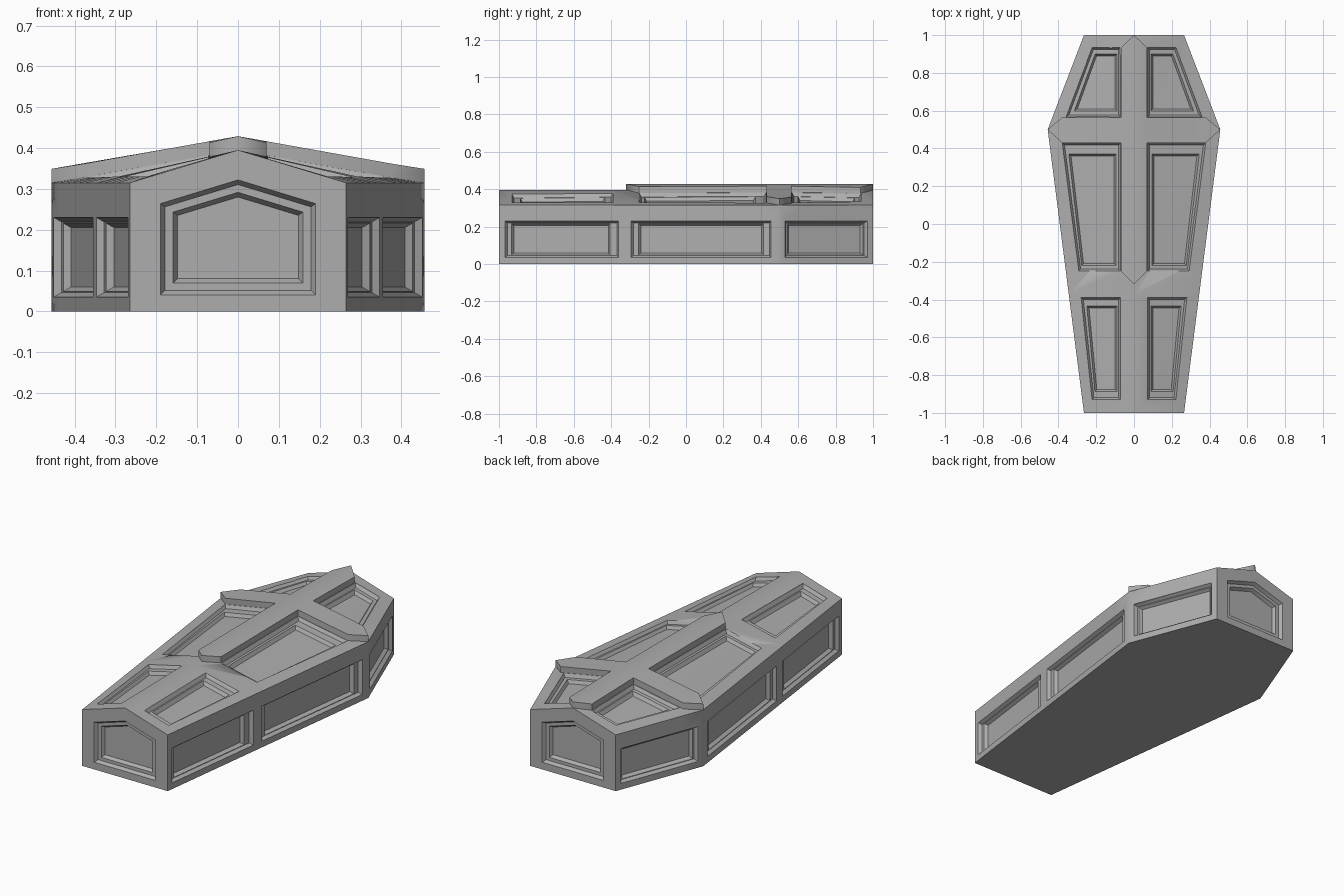
import bpy, bmesh, math
from mathutils import Vector

if "Cube" in bpy.data.objects:
    bpy.data.objects.remove(bpy.data.objects["Cube"])

EAVE, RISE, CROSS_H, STEP, BEV = 0.315, 0.08, 0.034, 0.018, 0.011
grey = bpy.data.materials.new("grey")
grey.diffuse_color = (0.42, 0.42, 0.42, 1)
grey.use_nodes = True
grey.node_tree.nodes["Principled BSDF"].inputs["Base Color"].default_value = grey.diffuse_color


def width(y):
    """Half width of the six-sided plan at y."""
    return 0.265 + 0.192 * ((y + 1) / 1.5 if y < 0.5 else (1 - y) / 0.5)


def lid(x, y):
    """Height of the pitched lid."""
    return EAVE + RISE * (1 - abs(x) / width(y))


def inset(poly, d):
    """Inset a counter-clockwise 2D polygon by d."""
    pts, out = [Vector(p) for p in poly], []
    for i, p in enumerate(pts):
        a = (p - pts[i - 1]).normalized()
        b = (pts[(i + 1) % len(pts)] - p).normalized()
        na, nb = Vector((-a.y, a.x)), Vector((-b.y, b.x))
        out.append(p + (na + nb) * d / (1 + na.dot(nb)))
    return out


def loft(bm, rings):
    """Closed solid through a list of equal-sized rings."""
    vs = [[bm.verts.new(p) for p in r] for r in rings]
    n = len(vs[0])
    for a, b in zip(vs, vs[1:]):
        for i in range(n):
            j = (i + 1) % n
            bm.faces.new((a[i], a[j], b[j], b[i]))
    bm.faces.new(vs[0])
    bm.faces.new(vs[-1])


def make(name, bm):
    bmesh.ops.recalc_face_normals(bm, faces=bm.faces)
    me = bpy.data.meshes.new(name)
    bm.to_mesh(me)
    bm.free()
    me.materials.append(grey)
    ob = bpy.data.objects.new(name, me)
    bpy.context.collection.objects.link(ob)
    return ob


def smooth(ob, degrees):
    bpy.ops.object.select_all(action="DESELECT")
    ob.select_set(True)
    bpy.context.view_layer.objects.active = ob
    bpy.ops.object.shade_smooth_by_angle(angle=math.radians(degrees))


# coffin body with pitched lid
bm = bmesh.new()
rings = []
for k in range(17):
    y = -1 + k / 8
    w = width(y)
    rings.append([(-w, y, 0), (w, y, 0), (w, y, EAVE), (0, y, EAVE + RISE), (-w, y, EAVE)])
loft(bm, rings)
body = make("coffin_body", bm)

# two-step recessed panels
cut = bmesh.new()


def panel(outer, inner, place):
    steps = [(outer, -0.02), (outer, 0), (inset(outer, BEV), STEP),
             (inset(inner, -BEV), STEP), (inner, 2 * STEP)]
    loft(cut, [[place(p[0], p[1], d) for p in poly] for poly, d in steps])


def rect(u0, u1, v0, v1):
    return [(u0, v0), (u1, v0), (u1, v1), (u0, v1)]


LID_PANELS = [
    ([(0.072, -0.93), (0.222, -0.93), (0.28, -0.39), (0.072, -0.39)],
     [(0.10, -0.875), (0.197, -0.875), (0.238, -0.445), (0.10, -0.445)]),
    ([(0.072, -0.25), (0.292, -0.25), (0.38, 0.428), (0.072, 0.428)],
     [(0.105, -0.21), (0.267, -0.21), (0.333, 0.36), (0.105, 0.36)]),
    ([(0.072, 0.567), (0.36, 0.567), (0.222, 0.935), (0.072, 0.935)],
     [(0.10, 0.61), (0.30, 0.61), (0.198, 0.89), (0.10, 0.89)]),
]
SIDE_PANELS = [((-0.968, -0.36), (-0.925, -0.42)),
               ((-0.295, 0.455), (-0.245, 0.40)),
               ((0.53, 0.97), (0.56, 0.943))]
END_OUTER = [(-0.19, 0.04), (0.19, 0.04), (0.19, 0.264), (0, 0.322), (-0.19, 0.264)]
END_INNER = [(-0.148, 0.08), (0.148, 0.08), (0.148, 0.235), (0, 0.28), (-0.148, 0.235)]

for s in (1, -1):
    for o, i in LID_PANELS:
        panel(o, i, lambda x, y, d: (s * x, y, lid(x, y) - d))
# finer grid so the twisted lid panels stay even
bmesh.ops.subdivide_edges(cut, edges=cut.edges[:], cuts=3, use_grid_fill=True)
for s in (1, -1):
    for o, i in SIDE_PANELS:
        n = Vector((1.5, -0.192) if o[0] < 0.5 else (0.5, 0.192)).normalized()
        panel(rect(*o, 0.035, 0.23), rect(*i, 0.06, 0.205),
              lambda y, z, d: (s * (width(y) - n.x * d), y - n.y * d, z))
    panel(END_OUTER, END_INNER, lambda x, z, d: (x, s * (1 - d), z))
bmesh.ops.triangulate(cut, faces=[f for f in cut.faces if len(f.verts) == 4])
cutter = make("panel_cutter", cut)
cutter.hide_render = True
mod = body.modifiers.new("panels", "BOOLEAN")
mod.operation, mod.solver, mod.object = "DIFFERENCE", "EXACT", cutter
bpy.context.view_layer.objects.active = body
bpy.ops.object.modifier_apply(modifier=mod.name)
bpy.data.objects.remove(cutter)
smooth(body, 35)

# raised cross with pointed ends, half built then mirrored
bm = bmesh.new()
P = [(0, -0.32), (0.07, -0.25), (0.07, 0.43), (0, 0.43), (0.07, 0.565), (0, 0.565),
     (0.07, 0.932), (0, 1), (0.38, 0.43), (0.457, 0.5), (0.38, 0.565)]
top = [bm.verts.new((x, y, lid(x, y) + CROSS_H)) for x, y in P]
low = [bm.verts.new((x, y, lid(x, y) - (0.001 if x > 0.4 else 0.01))) for x, y in P]
for f in ((0, 1, 2, 3), (3, 2, 4, 5), (5, 4, 6, 7), (2, 8, 9, 10, 4)):
    bm.faces.new([top[i] for i in f])
    bm.faces.new([low[i] for i in reversed(f)])
rim = (0, 1, 2, 8, 9, 10, 4, 6, 7)
for a, b in zip(rim, rim[1:]):
    bm.faces.new((low[a], low[b], top[b], top[a]))
cross = make("lid_cross", bm)
smooth(cross, 44)
cross.modifiers.new("mirror", "MIRROR")
